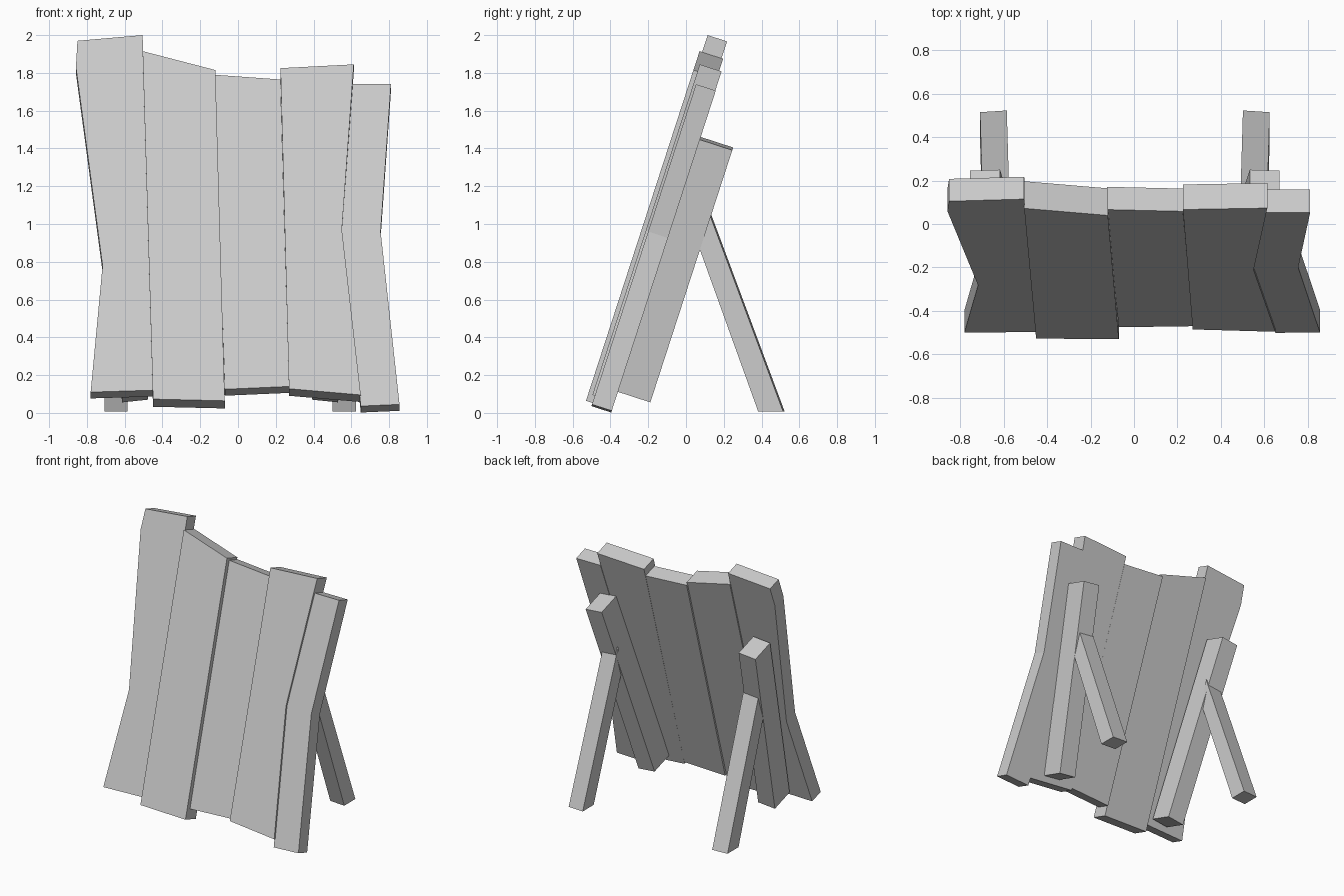
import bpy, bmesh, math
from mathutils import Vector

if "Cube" in bpy.data.objects:
    bpy.data.objects.remove(bpy.data.objects["Cube"])

LEAN = math.radians(18)
NORMAL = Vector((0, math.cos(LEAN), -math.sin(LEAN)))
AXIS = -0.042          # the two supports mirror about this x


def prism(name, points, sweep):
    """Sweep a flat outline along a vector into a closed solid."""
    bm = bmesh.new()
    a = [bm.verts.new(p) for p in points]
    b = [bm.verts.new(Vector(p) + Vector(sweep)) for p in points]
    n = len(a)
    bm.faces.new(a)
    bm.faces.new(b[::-1])
    for i in range(n):
        bm.faces.new((a[i], b[i], b[(i + 1) % n], a[(i + 1) % n]))
    bmesh.ops.recalc_face_normals(bm, faces=bm.faces)
    mesh = bpy.data.meshes.new(name)
    bm.to_mesh(mesh)
    bm.free()
    obj = bpy.data.objects.new(name, mesh)
    bpy.context.collection.objects.link(obj)
    return obj


def leaning(outline, offset):
    """Lift an (x, z) outline onto the leaning plane, shifted in y."""
    return [Vector((x, 0.05 + math.tan(LEAN) * (z - 1.74) + offset, z)) for x, z in outline]


# Planks: front outline (x, z), offset in y, thickness
planks = [
    ([(-.78, .11), (-.45, .12), (-.505, 2.0), (-.85, 1.97), (-.858, 1.83), (-.717, .78)], -.02, .108),
    ([(-.45, .073), (-.07, .064), (-.12, 1.815), (-.505, 1.915)], -.035, .131),
    ([(-.07, .125), (.27, .14), (.225, 1.765), (-.125, 1.79)], 0, .11),
    ([(.27, .128), (.65, .095), (.55, .97), (.613, 1.845), (.225, 1.825)], -.011, .121),
    ([(.65, .036), (.855, .045), (.755, .96), (.81, 1.74), (.607, 1.74), (.55, .97)], .003, .11),
]
for i, (outline, offset, thick) in enumerate(planks, 1):
    prism(f"plank_{i}", leaning(outline, offset), NORMAL * thick)

for side, name in ((-1, "left"), (1, "right")):
    # Batten behind the planks, splayed outward at the top
    bottom, top = Vector((.503, .12)), Vector((.643, 1.455))
    d = (top - bottom).normalized()
    across = Vector((d.y, -d.x)) * .069
    corners = [bottom - across, bottom + across, top + across, top - across]
    outline = [(AXIS + side * p.x, p.y) for p in corners]
    prism(f"{name}_batten", leaning(outline, .114), NORMAL * .185)

    # Back leg, ending inside the batten
    profile = [(.39, .008, 0), (.522, .008, 0), (.115, 1.10, -.012), (.065, .91, -.010)]
    pts = [(AXIS + side * (.543 + dx), y, z) for y, z, dx in profile]
    prism(f"{name}_back_leg", pts, (side * .123, -.008, 0))
